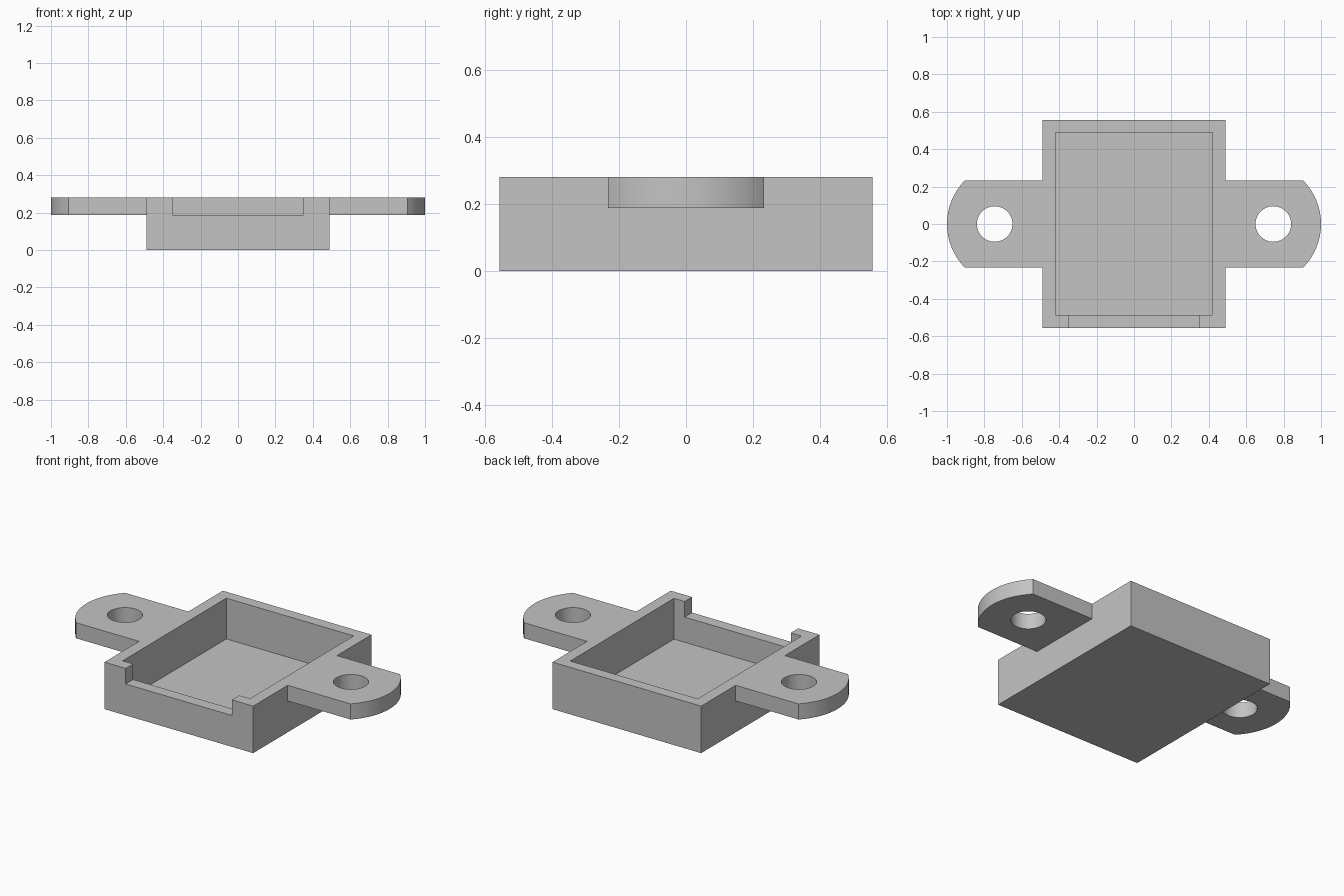
import bpy
import bmesh
from math import asin, cos, sin, pi, radians

if "Cube" in bpy.data.objects:
    bpy.data.objects.remove(bpy.data.objects["Cube"], do_unlink=True)

HEIGHT, HALF_X, HALF_Y = 0.28, 0.49, 0.557
WALL, FLOOR = 0.07, 0.037
TAB_Z, TAB_Y = 0.187, 0.232
ARC_R, ARC_X = 0.331, 0.669
HOLE_X, HOLE_R = 0.745, 0.095

grey = bpy.data.materials.new("plain grey")
grey.use_nodes = True
colour = (0.55, 0.55, 0.55, 1)
grey.diffuse_color = colour
grey.node_tree.nodes["Principled BSDF"].inputs["Base Color"].default_value = colour


def prism(name, outline, z0, z1):
    """Extrude a flat outline between two heights."""
    bm = bmesh.new()
    base = bm.faces.new([bm.verts.new((x, y, z0)) for x, y in outline])
    top = bmesh.ops.extrude_face_region(bm, geom=[base])["geom"]
    verts = [v for v in top if isinstance(v, bmesh.types.BMVert)]
    bmesh.ops.translate(bm, verts=verts, vec=(0, 0, z1 - z0))
    bmesh.ops.recalc_face_normals(bm, faces=bm.faces)
    mesh = bpy.data.meshes.new(name)
    bm.to_mesh(mesh)
    bm.free()
    mesh.materials.append(grey)
    obj = bpy.data.objects.new(name, mesh)
    bpy.context.collection.objects.link(obj)
    return obj


def rect(x0, x1, y0, y1):
    return [(x0, y0), (x1, y0), (x1, y1), (x0, y1)]


def combine(target, tool, operation):
    """Apply a boolean and discard the tool."""
    mod = target.modifiers.new(operation, 'BOOLEAN')
    mod.object, mod.operation, mod.solver = tool, operation, 'EXACT'
    bpy.context.view_layer.objects.active = target
    bpy.ops.object.modifier_apply(modifier=mod.name)
    bpy.data.objects.remove(tool, do_unlink=True)


# Tray block
tray = prism("mounting_tray", rect(-HALF_X, HALF_X, -HALF_Y, HALF_Y), 0, HEIGHT)

# Side tabs with bowed ends and screw holes
sweep = asin(TAB_Y / ARC_R)
steps = 24
arc = [(ARC_X + ARC_R * cos(a), ARC_R * sin(a))
       for a in (sweep * (2 * i / steps - 1) for i in range(steps + 1))]
circle = [(HOLE_X + HOLE_R * cos(2 * pi * i / 48), HOLE_R * sin(2 * pi * i / 48))
          for i in range(48)]
for side in (-1, 1):
    outline = [(HALF_X - WALL / 2, -TAB_Y)] + arc + [(HALF_X - WALL / 2, TAB_Y)]
    tab = prism("tab", [(side * x, y) for x, y in outline], TAB_Z, HEIGHT)
    combine(tray, tab, 'UNION')
    hole = prism("hole", [(side * x, y) for x, y in circle], 0.1, 0.4)
    combine(tray, hole, 'DIFFERENCE')

# Open cavity and the notch in the front wall
inner_x, inner_y = HALF_X - WALL, HALF_Y - WALL
cavity = prism("cavity", rect(-inner_x, inner_x, -inner_y, inner_y + 0.003), FLOOR, 0.4)
combine(tray, cavity, 'DIFFERENCE')
notch = prism("notch", rect(-0.35, 0.35, -0.7, -0.4), TAB_Z, 0.4)
combine(tray, notch, 'DIFFERENCE')

# Smooth the rounded walls, keep the edges crisp
bpy.ops.object.select_all(action='DESELECT')
tray.select_set(True)
bpy.context.view_layer.objects.active = tray
bpy.ops.object.shade_smooth_by_angle(angle=radians(30))
